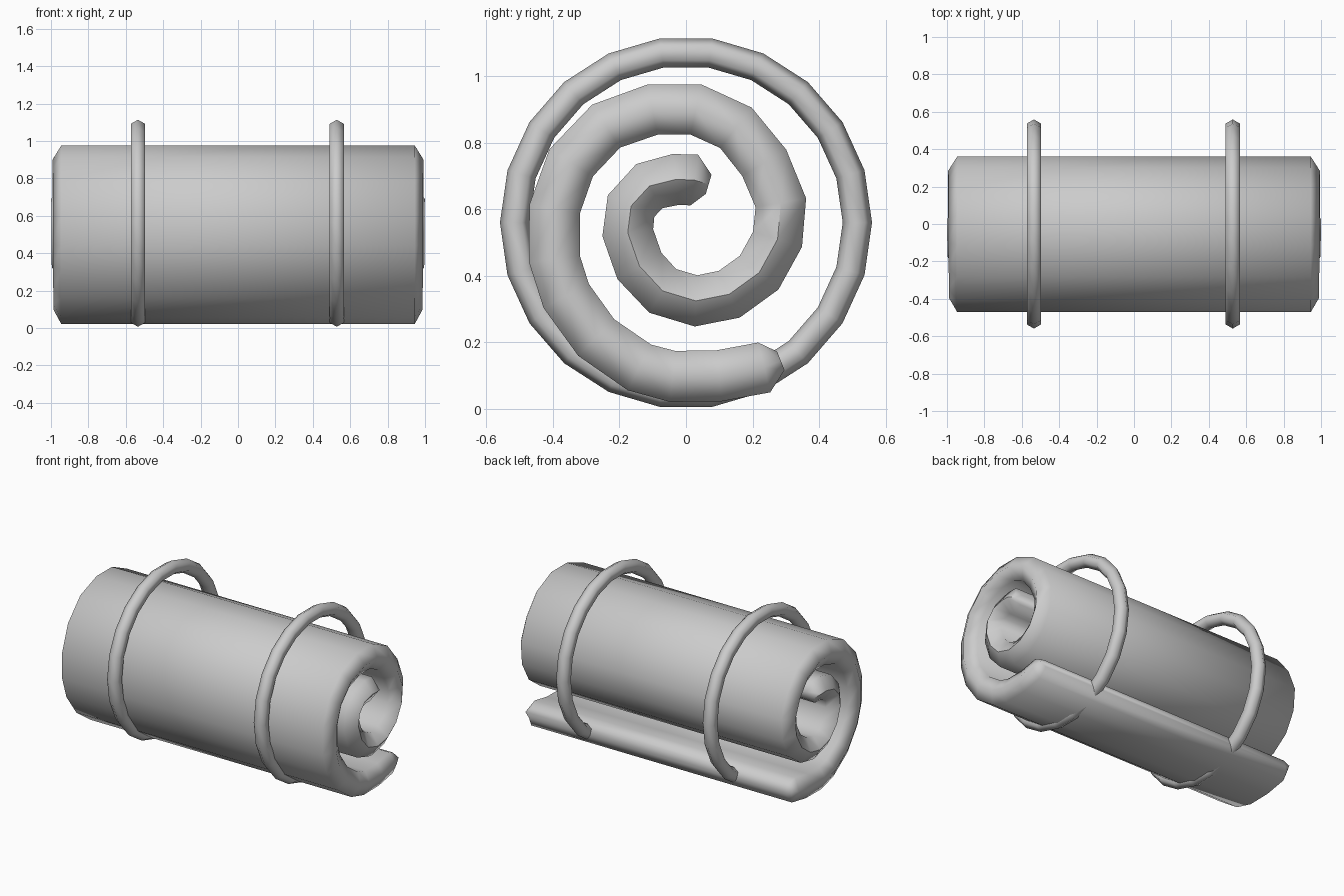
import bpy, bmesh, math
from mathutils import Vector

if "Cube" in bpy.data.objects:
    bpy.data.objects.remove(bpy.data.objects["Cube"])

grey = bpy.data.materials.new("plain grey")
grey.diffuse_color = (0.6, 0.6, 0.6, 1)
grey.use_nodes = True
grey.node_tree.nodes["Principled BSDF"].inputs["Base Color"].default_value = grey.diffuse_color


def finish(name, bm):
    bmesh.ops.recalc_face_normals(bm, faces=bm.faces)
    me = bpy.data.meshes.new(name)
    bm.to_mesh(me)
    bm.free()
    me.materials.append(grey)
    ob = bpy.data.objects.new(name, me)
    bpy.context.collection.objects.link(ob)
    bpy.ops.object.select_all(action='DESELECT')
    ob.select_set(True)
    bpy.context.view_layer.objects.active = ob
    bpy.ops.object.shade_smooth_by_angle(angle=math.radians(65))
    return ob


def skin(bm, rings, closed):
    """Join successive vertex rings with quads, capping open ends."""
    loops = [[bm.verts.new(p) for p in r] for r in rings]
    n = len(loops[0])
    pairs = list(zip(loops, loops[1:]))
    if closed:
        pairs.append((loops[-1], loops[0]))
    for a, b in pairs:
        for i in range(n):
            j = (i + 1) % n
            bm.faces.new((a[i], a[j], b[j], b[i]))
    if not closed:
        bm.faces.new(loops[0])
        bm.faces.new(loops[-1])


# Rolled mat: thick spiral slab, chamfered to a ridge at both ends
path = [Vector(p) for p in (
    (0.285, 0.145), (0.235, 0.125), (0.10, 0.10), (-0.04, 0.098), (-0.14, 0.125),
    (-0.27, 0.215), (-0.36, 0.34), (-0.395, 0.45), (-0.395, 0.60), (-0.345, 0.74),
    (-0.24, 0.85), (-0.10, 0.90), (0.03, 0.90), (0.15, 0.845), (0.235, 0.74),
    (0.285, 0.62), (0.275, 0.51), (0.22, 0.41), (0.13, 0.345), (0.03, 0.325),
    (-0.07, 0.355), (-0.14, 0.43), (-0.175, 0.53), (-0.165, 0.61), (-0.11, 0.67),
    (-0.03, 0.69), (0.025, 0.688), (0.068, 0.675))]
last = len(path) - 1
sections = []
for k, p in enumerate(path):
    t = (path[min(k + 1, last)] - path[max(k - 1, 0)]).normalized()
    nrm = Vector((-t.y, t.x))
    tip = k in (0, last)
    h = 0.03 if tip else 0.077
    xb = 0.93 if tip else 0.945
    xr = 0.985 + 0.015 * k / last
    if tip:
        xr -= 0.02
    prof = ((-xr, 0), (-xb, h), (xb, h), (xr, 0), (xb, -h), (-xb, -h))
    sections.append([(x, p.x + nrm.x * o, p.y + nrm.y * o) for x, o in prof])
bm = bmesh.new()
skin(bm, sections, False)
finish("rolled_mat", bm)

# Two strap rings around the roll
SEG, R, r = 22, 0.515, 0.044
for name, x0 in (("left_strap_ring", -0.535), ("right_strap_ring", 0.528)):
    rings = []
    for i in range(SEG):
        a = 2 * math.pi * i / SEG
        ring = []
        for j in range(6):
            b = math.pi * j / 3
            d = R + r * math.cos(b)
            ring.append((x0 + r * math.sin(b), d * math.cos(a), 0.56 + d * math.sin(a)))
        rings.append(ring)
    bm = bmesh.new()
    skin(bm, rings, True)
    finish(name, bm)
